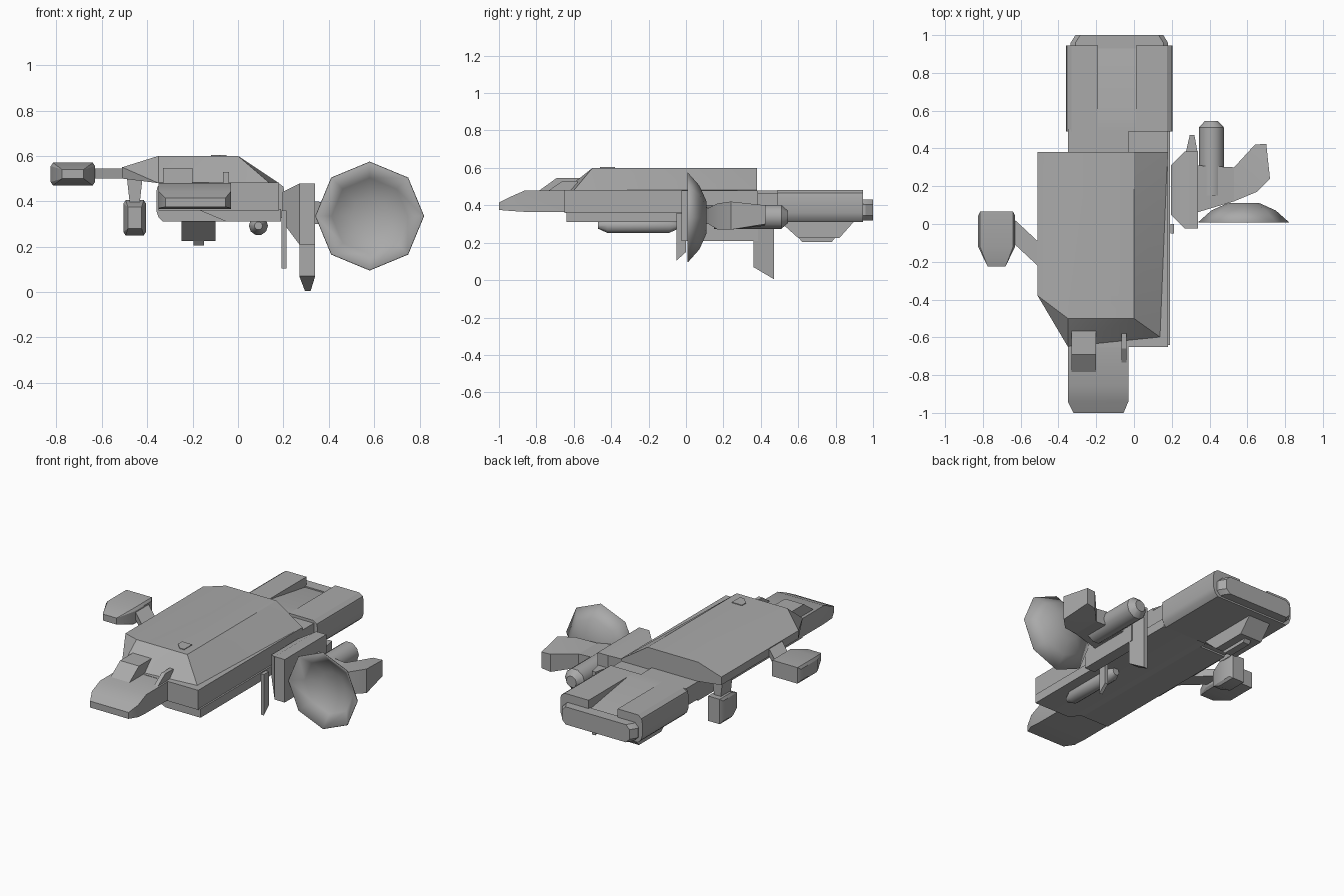
import bpy, bmesh, math
from mathutils import Vector

cube = bpy.data.objects.get("Cube")
if cube:
    bpy.data.objects.remove(cube, do_unlink=True)

GREY = (0.4, 0.4, 0.4, 1)
grey = bpy.data.materials.new("hull grey")
grey.use_nodes = True
grey.diffuse_color = GREY
grey.node_tree.nodes["Principled BSDF"].inputs["Base Color"].default_value = GREY


def finish(name, bm, smooth=30):
    bmesh.ops.recalc_face_normals(bm, faces=bm.faces[:])
    mesh = bpy.data.meshes.new(name)
    bm.to_mesh(mesh)
    bm.free()
    mesh.materials.append(grey)
    ob = bpy.data.objects.new(name, mesh)
    bpy.context.collection.objects.link(ob)
    bpy.ops.object.select_all(action='DESELECT')
    ob.select_set(True)
    bpy.context.view_layer.objects.active = ob
    bpy.ops.object.shade_smooth_by_angle(angle=math.radians(smooth))
    return ob


def solid(name, points):
    """Convex solid around a few corner points."""
    bm = bmesh.new()
    for p in points:
        bm.verts.new(p)
    bmesh.ops.convex_hull(bm, input=bm.verts[:])
    loose = [v for v in bm.verts if not v.link_faces]
    bmesh.ops.delete(bm, geom=loose, context='VERTS')
    bmesh.ops.dissolve_limit(bm, angle_limit=0.01, verts=bm.verts[:], edges=bm.edges[:])
    return finish(name, bm)


def prism(name, axis, lo, hi, profile):
    """Extrude a profile of (a, b) pairs along x, y or z."""
    def place(t, a, b):
        return {'x': (t, a, b), 'y': (a, t, b), 'z': (a, b, t)}[axis]
    bm = bmesh.new()
    face = bm.faces.new([bm.verts.new(place(lo, a, b)) for a, b in profile])
    moved = bmesh.ops.extrude_face_region(bm, geom=[face])["geom"]
    shift = Vector(place(hi - lo, 0, 0))
    bmesh.ops.translate(bm, vec=shift, verts=[g for g in moved if isinstance(g, bmesh.types.BMVert)])
    return finish(name, bm)


def rect(x0, x1, z0, z1, y):
    return [(x, y, z) for x in (x0, x1) for z in (z0, z1)]


def box(name, x, y, z):
    return solid(name, rect(*x, *z, y[0]) + rect(*x, *z, y[1]))


def lathe(name, x, z, rings, sides, capped=True):
    """Rings of (y, radius) turned around an axis along y."""
    bm = bmesh.new()
    loops = []
    for y, r in rings:
        loops.append([bm.verts.new((x + r * math.cos(math.tau * i / sides), y,
                                    z + r * math.sin(math.tau * i / sides))) for i in range(sides)])
    for a, b in zip(loops, loops[1:]):
        for i in range(sides):
            j = (i + 1) % sides
            bm.faces.new((a[i], a[j], b[j], b[i]))
    bm.faces.new(loops[-1])
    if capped:
        bm.faces.new(loops[0])
    return finish(name, bm, 40)


# Hull: lower body, sloped deck and underside slab
box("hull_body", (-0.35, 0.18), (-0.65, 0.38), (0.36, 0.482))
deck = []
for y_top, y_mid, y_foot, x_foot in ((-0.5, -0.38, -0.65, 0.14), (0.38, 0.38, 0.38, 0.18)):
    deck += [(-0.35, y_top, 0.6), (0.0, y_top, 0.6),
             (-0.51, y_mid, 0.55), (-0.51, y_mid, 0.5),
             (-0.35, y_foot, 0.48), (x_foot, max(y_foot, -0.6), 0.48)]
solid("upper_deck", deck)
prism("underside_slab", 'y', -0.64, 0.49, [(-0.18, 0.365), (-0.05, 0.31), (0.19, 0.31), (0.19, 0.365)])
prism("deck_hatch", 'z', 0.595, 0.604,
      [(-0.12, -0.38), (-0.05, -0.38), (-0.05, -0.46), (-0.08, -0.46), (-0.12, -0.42)])

# Nose, cockpit and small front fin
nose = rect(-0.35, -0.03, 0.365, 0.48, -0.6) + rect(-0.35, -0.03, 0.365, 0.48, -0.86)
nose += rect(-0.35, -0.03, 0.37, 0.445, -0.94) + rect(-0.32, -0.055, 0.375, 0.415, -1.0)
solid("nose", nose)
prism("cockpit", 'x', -0.33, -0.2, [(-0.79, 0.475), (-0.69, 0.547), (-0.56, 0.547), (-0.56, 0.475)])
prism("nose_fin", 'x', -0.065, -0.04, [(-0.74, 0.475), (-0.66, 0.53), (-0.58, 0.53), (-0.58, 0.475)])

# Neck and rear engine block with a sloped channel
box("neck", (-0.35, -0.03), (0.37, 0.5), (0.37, 0.48))
box("neck_filler", (-0.03, 0.18), (0.37, 0.5), (0.36, 0.465))
for name, inner, side in (("right_engine_block", -0.19, -1), ("left_engine_block", 0.01, 1)):
    outer = -0.36 if side < 0 else 0.205
    prism(name, 'y', 0.49, 0.945,
          [(inner, 0.482), (outer - side * 0.03, 0.482), (outer - side * 0.005, 0.465), (outer, 0.44),
           (outer, 0.36), (outer - side * 0.01, 0.33), (outer - side * 0.03, 0.31), (inner, 0.31)])
prism("engine_channel", 'x', -0.19, 0.01,
      [(0.49, 0.482), (0.56, 0.482), (0.945, 0.42), (0.945, 0.31), (0.49, 0.31)])
exhaust = []
for y, inset in ((0.93, 0), (0.96, 0), (1.0, 0.025)):
    exhaust += rect(-0.335 + inset, 0.18 - inset, 0.345, 0.405, y)
    exhaust += rect(-0.31 + inset, 0.155 - inset, 0.32, 0.43, y)
solid("rear_exhaust", exhaust)

# Belly housing under the engine block
prism("belly_housing", 'x', -0.25, -0.1, [(0.5, 0.315), (0.6, 0.225), (0.82, 0.225), (0.9, 0.315)])
prism("belly_skid", 'x', -0.195, -0.15, [(0.6, 0.23), (0.62, 0.205), (0.78, 0.205), (0.8, 0.23)])

# Underslung capsule
lathe("underslung_capsule", 0.09, 0.292,
      [(-0.47, 0.018), (-0.42, 0.042), (-0.09, 0.042), (-0.05, 0.022)], 10)


# Right side pods with tapered fronts
def pod(name, x, y, z, taper):
    mid = y[0] + 0.36 * (y[1] - y[0])
    pts = []
    for px, edge in ((x[0], 0.01), (x[1], -0.01)):
        pts += [(px, yy, zz) for yy in (mid, y[1] - 0.02) for zz in (z[0] + 0.015, z[1] - 0.015)]
        pts += [(px + edge, yy, zz) for yy in (mid, y[1]) for zz in z]
    pts += rect(x[0] + taper, x[1] - taper, z[0] + 0.03, z[1] - 0.03, y[0])
    return solid(name, pts)


pod("upper_right_pod", (-0.825, -0.63), (-0.225, 0.065), (0.47, 0.57), 0.05)
pod("lower_right_pod", (-0.505, -0.405), (0.19, 0.375), (0.25, 0.405), 0.02)
prism("upper_pod_arm", 'z', 0.5, 0.545, [(-0.64, 0.03), (-0.5, -0.1), (-0.5, -0.23), (-0.64, -0.1)])
solid("lower_pod_strut", [(x, y, z) for z, w in ((0.39, 0.022), (0.51, 0.035))
                          for x in (-0.455 - w, -0.455 + w) for y in (0.24, 0.34)])

# Left pylon with its fins
solid("left_pylon", [(x, y, z) for x in (0.27, 0.34) for y in (-0.025, 0.385) for z in (0.21, 0.478)]
      + [(0.195, y, z) for y in (0.05, 0.31) for z in (0.31, 0.44)])
fin = []
for y, z, x0, x1 in ((0.36, 0.07, 0.27, 0.34), (0.47, 0.005, 0.295, 0.32)):
    fin += [(x, y, zz) for x in (x0, x1) for zz in (z, 0.4)]
solid("left_rear_fin", fin)
prism("left_front_fin", 'x', 0.192, 0.213, [(-0.05, 0.36), (-0.05, 0.105), (0.0, 0.15), (0.0, 0.36)])

# Side thruster
lathe("side_thruster", 0.41, 0.338, [(0.15, 0.067), (0.51, 0.067), (0.545, 0.035)], 10)

# Horn shaped arm, widening toward its outer end
root = [(0.33, y, z) for y in (0.06, 0.31) for z in (0.3, 0.4)]
waist = [(0.53, y, z) for y in (0.12, 0.3) for z in (0.3, 0.385)]
tip = [(0.64, 0.42, 0.29), (0.64, 0.42, 0.4), (0.7, 0.425, 0.3), (0.7, 0.425, 0.4),
       (0.72, 0.24, 0.27), (0.72, 0.24, 0.42), (0.65, 0.17, 0.27), (0.65, 0.17, 0.41)]
solid("horn_root", root + waist)
solid("horn_end", waist + tip)

# Eight-sided dish facing forward
dish = lathe("dish", 0.58, 0.335, [(0.01, 0.24), (0.072, 0.17), (0.11, 0.085)], 8, capped=False)
shell = dish.modifiers.new("shell", 'SOLIDIFY')
shell.thickness = 0.004
